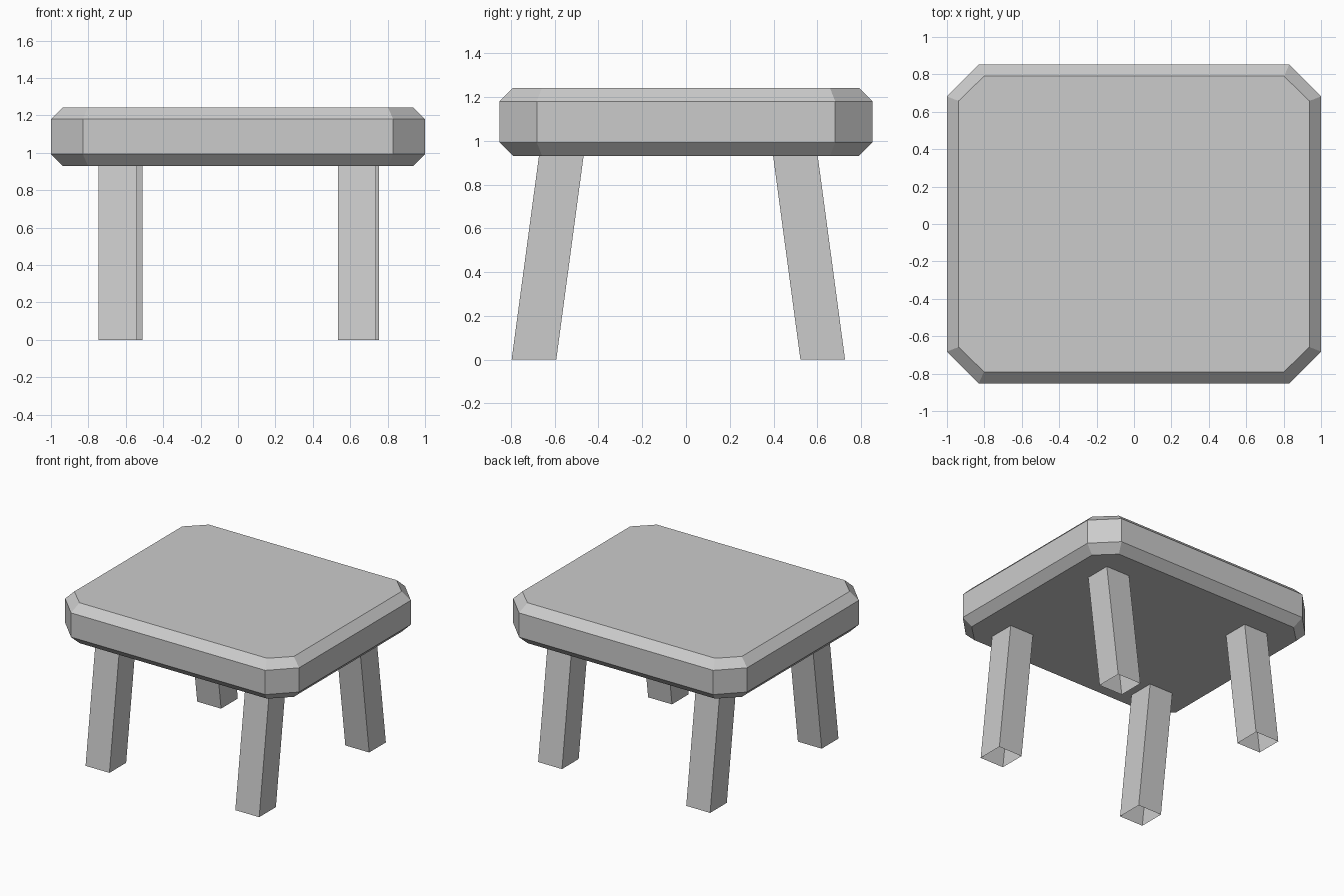
import bpy, bmesh

if "Cube" in bpy.data.objects:
    bpy.data.objects.remove(bpy.data.objects["Cube"])


def make_object(name, rings, cap):
    """Skin a stack of equal-length point rings; optionally cap both ends."""
    bm = bmesh.new()
    loops = [[bm.verts.new(p) for p in ring] for ring in rings]
    for low, high in zip(loops, loops[1:]):
        n = len(low)
        for i in range(n):
            j = (i + 1) % n
            bm.faces.new((low[i], low[j], high[j], high[i]))
    if cap:
        bm.faces.new(loops[0][::-1])
        bm.faces.new(loops[-1])
    mesh = bpy.data.meshes.new(name)
    bm.to_mesh(mesh)
    bm.free()
    obj = bpy.data.objects.new(name, mesh)
    bpy.context.collection.objects.link(obj)
    return obj


def octagon(x, y, cx, cy, z):
    """Rectangle with cut corners, counter-clockwise."""
    return [(x, -cy, z), (x, cy, z), (cx, y, z), (-cx, y, z),
            (-x, cy, z), (-x, -cy, z), (-cx, -y, z), (cx, -y, z)]


def square(x, y, z, size=0.204):
    """Leg cross-section starting at its low x and y corner."""
    return [(x, y, z), (x + size, y, z), (x + size, y + size, z), (x, y + size, z)]


# Seat: cut corners, with bevelled top and bottom rims
inner = (0.938, 0.79, 0.802, 0.658)
outer = (1.0, 0.853, 0.83, 0.682)
make_object("seat", [octagon(*inner, 0.93), octagon(*outer, 0.993),
                     octagon(*outer, 1.18), octagon(*inner, 1.242)], True)

# Legs: hollow square posts, slanted towards the middle in y
legs = {
    "front_left_leg": (-0.745, -0.797, -0.672),
    "front_right_leg": (0.535, -0.797, -0.672),
    "back_left_leg": (-0.715, 0.523, 0.398),
    "back_right_leg": (0.551, 0.523, 0.398),
}
for name, (x, y_foot, y_top) in legs.items():
    make_object(name, [square(x, y_foot, 0), square(x, y_top, 0.932)], False)
